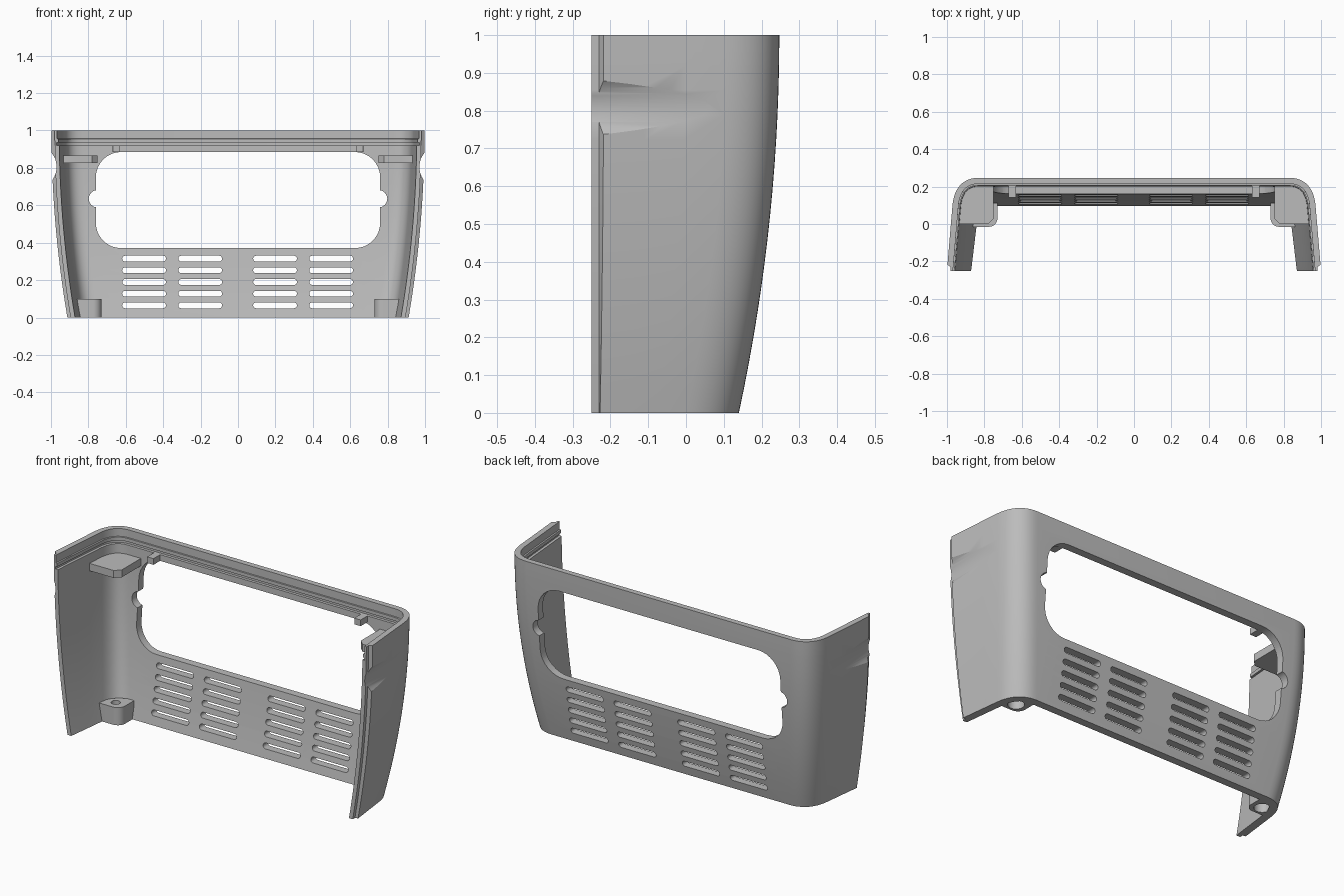
import bpy, bmesh, math
from mathutils import Vector

if "Cube" in bpy.data.objects:
    bpy.data.objects.remove(bpy.data.objects["Cube"])

GREY = (0.5, 0.5, 0.5, 1)
grey = bpy.data.materials.new("grey_plastic")
grey.use_nodes = True
grey.diffuse_color = GREY
grey.node_tree.nodes["Principled BSDF"].inputs["Base Color"].default_value = GREY


def make_object(name, bm):
    bmesh.ops.recalc_face_normals(bm, faces=bm.faces)
    mesh = bpy.data.meshes.new(name)
    bm.to_mesh(mesh)
    bm.free()
    mesh.materials.append(grey)
    obj = bpy.data.objects.new(name, mesh)
    bpy.context.collection.objects.link(obj)
    return obj


def loft(bm, rings):
    """Join matching closed rings of points and cap both ends."""
    rows = [[bm.verts.new(p) for p in ring] for ring in rings]
    n = len(rows[0])
    for low, high in zip(rows, rows[1:]):
        for i in range(n):
            j = (i + 1) % n
            bm.faces.new((low[i], low[j], high[j], high[i]))
    bm.faces.new(rows[0])
    bm.faces.new(rows[-1])


def prism(name, outlines, start, end, axis):
    """Extrude flat outlines along the y or z axis."""
    bm = bmesh.new()
    for pts in outlines:
        place = (lambda d: [(a, d, b) for a, b in pts]) if axis == "y" else \
                (lambda d: [(a, b, d) for a, b in pts])
        loft(bm, [place(start), place(end)])
    return make_object(name, bm)


def rounded(cx, cy, half_w, half_h, r, steps=8):
    """Outline of a rounded rectangle; a disc or slot when r fills it."""
    pts = []
    for k, (sx, sy) in enumerate([(1, 1), (-1, 1), (-1, -1), (1, -1)]):
        for i in range(steps + 1):
            a = math.pi / 2 * (k + i / steps)
            p = (cx + sx * (half_w - r) + r * math.cos(a),
                 cy + sy * (half_h - r) + r * math.sin(a))
            if not pts or math.dist(p, pts[-1]) > 1e-5:
                pts.append(p)
    if math.dist(pts[0], pts[-1]) < 1e-5:
        pts.pop()
    return pts


def cut(obj, cutter):
    mod = obj.modifiers.new("cut", "BOOLEAN")
    mod.operation = "DIFFERENCE"
    mod.solver = "EXACT"
    mod.object = cutter
    cutter.hide_render = True
    bpy.context.view_layer.objects.active = obj
    bpy.ops.object.modifier_apply(modifier=mod.name)
    bpy.data.objects.remove(cutter)


def smooth(obj):
    bpy.ops.object.select_all(action="DESELECT")
    obj.select_set(True)
    bpy.context.view_layer.objects.active = obj
    bpy.ops.object.shade_smooth_by_angle(angle=math.radians(25))


def section(z, thick):
    """U-shaped plan of the shell at one height."""
    w = 1 - 0.085 * (1 - z) ** 2
    b = 0.247 - 0.107 * (1 - z) ** 2
    front, turn = Vector((w, -0.25)), Vector((w - 0.03, b - 0.14))
    c1, c2 = Vector((w - 0.04, b - 0.055)), Vector((w - 0.085, b))
    end = Vector((w - 0.17, b))
    base = [front.lerp(turn, t) for t in (0, 0.09, 0.4, 0.7)]
    for i in range(13):
        t = i / 12
        s = 1 - t
        base.append(s**3 * turn + 3*s*s*t * c1 + 3*s*t*t * c2 + t**3 * end)
    inner = []
    for i, p in enumerate(base):
        d = base[min(i + 1, len(base) - 1)] - base[max(i - 1, 0)]
        if i == len(base) - 1:
            d = Vector((-1, 0))
        inner.append(p + Vector((-d.y, d.x)).normalized() * thick)
    inner[0].y = -0.25
    # stepped tongue along the front edge
    outer = [Vector((w - 0.02, -0.25)), Vector((w - 0.02, -0.23))] + base[1:]

    def flip(pts):
        return [Vector((-p.x, p.y)) for p in pts]
    ring = outer + flip(outer[::-1]) + flip(inner) + inner[::-1]
    return [(p.x, p.y, z) for p in ring]


# Curved wrap-around shell with a grooved inner rim
levels = [(0.92 * i / 14, 0.044) for i in range(15)]
levels += [(0.921, 0.03), (0.935, 0.03), (0.936, 0.04),
           (0.955, 0.04), (0.956, 0.032), (1, 0.032)]
bm = bmesh.new()
loft(bm, [section(z, t) for z, t in levels])
shell = make_object("shell", bm)

# Window with a round notch at each end
cut(shell, prism("window_cutter", [rounded(0, 0.628, 0.76, 0.257, 0.135)],
                 0.02, 0.5, "y"))
cut(shell, prism("notch_cutter",
                 [rounded(s * 0.752, 0.635, 0.046, 0.046, 0.046) for s in (-1, 1)],
                 0.02, 0.5, "y"))

# Vent slots in four columns
slots = [rounded(x, 0.065 + 0.0625 * row, 0.117, 0.0155, 0.0155, 5)
         for x in (-0.502, -0.202, 0.198, 0.498) for row in range(5)]
cut(shell, prism("vent_cutter", slots, 0.02, 0.5, "y"))

# Finger scoops on both sides
scoops = [rounded(s * 1.088, 0.805, 0.118, 0.118, 0.118, 16) for s in (-1, 1)]
cut(shell, prism("scoop_cutter", scoops, -0.4, 0.3, "y"))
smooth(shell)

for side, s in (("left", 1), ("right", -1)):
    # Bottom screw boss with a stepped hole
    arc = [(0.775 - 0.045 * math.cos(a), 0.03 - 0.045 * math.sin(a))
           for a in [math.pi / 2 * i / 8 for i in range(9)]]
    plan = [(0.73, 0.112)] + arc + [(0.868, -0.015), (0.86, 0.03),
                                    (0.84, 0.065), (0.81, 0.095), (0.77, 0.112)]
    boss = prism(side + "_screw_boss", [[(s * x, y) for x, y in plan]], 0, 0.1, "z")
    for r, top in ((0.024, 0.2), (0.042, 0.06)):
        cut(boss, prism("hole_cutter", [rounded(s * 0.795, 0.04, r, r, r)],
                        -0.05, top, "z"))
    smooth(boss)

    # Corner shelf beside the window
    plan = [(0.75, 0.21), (0.75, 0.03), (0.78, 0), (0.945, 0),
            (0.935, 0.1), (0.91, 0.17), (0.87, 0.21)]
    prism(side + "_corner_shelf", [[(s * x, y) for x, y in plan]], 0.825, 0.867, "z")

    # Small tab above the window
    prism(side + "_upper_tab", [rounded(s * 0.65, 0.177, 0.02, 0.035, 0.001, 1)],
          0.885, 0.92, "z")
